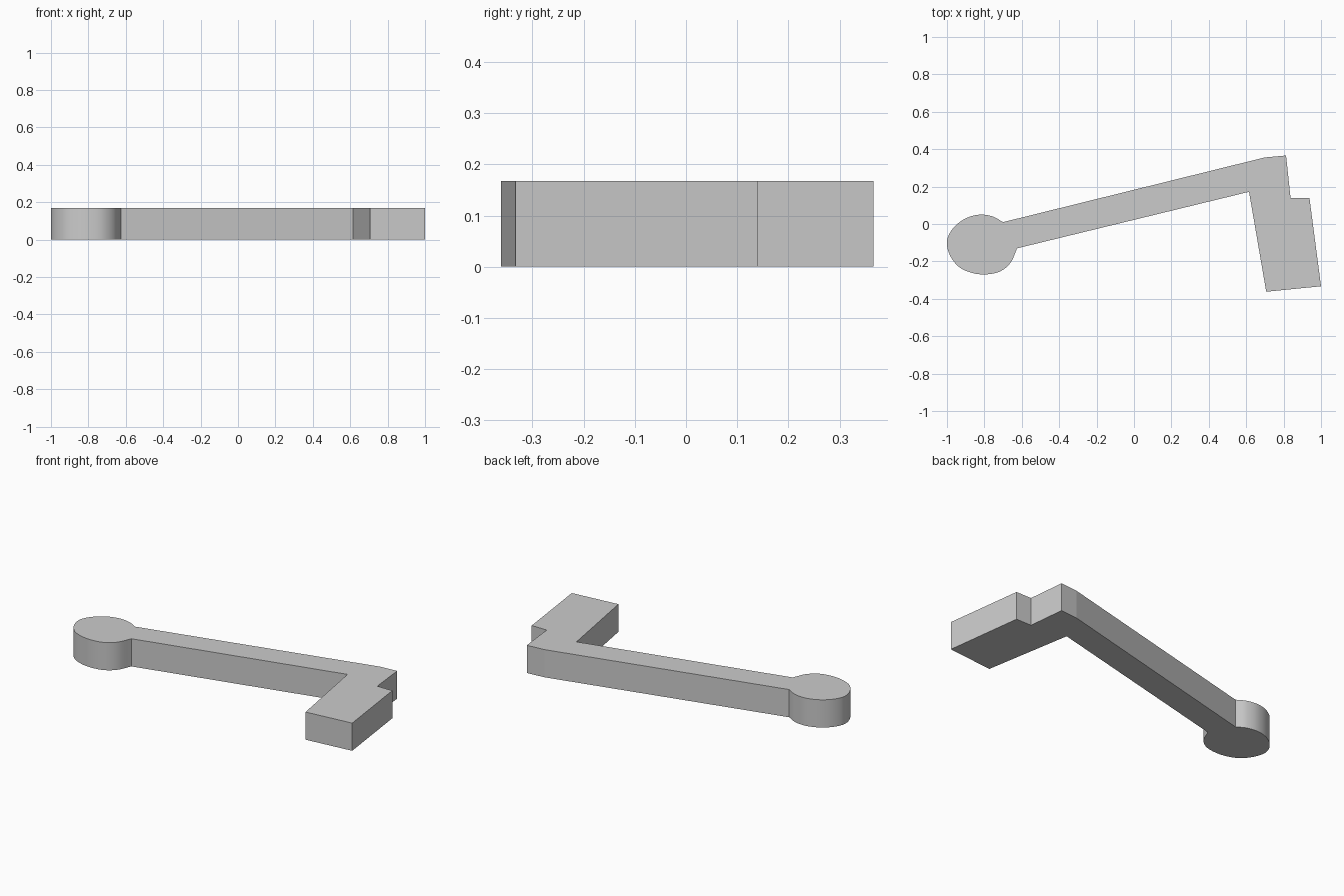
import bpy, bmesh, math
from mathutils import Vector

if "Cube" in bpy.data.objects:
    bpy.data.objects.remove(bpy.data.objects["Cube"])

HEIGHT = 0.168


def smooth_path(points, steps):
    # Catmull-Rom curve through the given points
    p = [Vector(q) for q in points]
    p = [2 * p[0] - p[1] * 1.0] + p + [2 * p[-1] - p[-2]]
    out = []
    for i in range(1, len(p) - 2):
        a, b, c, d = p[i - 1:i + 3]
        for s in range(steps):
            t = s / steps
            out.append(0.5 * (2 * b + (c - a) * t + (2 * a - 5 * b + 4 * c - d) * t * t
                              + (3 * b - a - 3 * c + d) * t ** 3))
    return out + [p[-2]]


# Rounded bow of the key, counter-clockwise from the shaft's upper corner
bow = smooth_path([(-0.70, 0.01), (-0.755, 0.04), (-0.825, 0.05), (-0.90, 0.03),
                   (-0.965, -0.02), (-1.0, -0.09), (-0.985, -0.165), (-0.935, -0.23),
                   (-0.86, -0.263), (-0.785, -0.269), (-0.715, -0.253), (-0.66, -0.207),
                   (-0.625, -0.13)], 8)

# Straight shaft and stepped bit
bit = [(0.615, 0.172), (0.707, -0.362), (1.0, -0.333), (0.938, 0.14),
       (0.837, 0.14), (0.813, 0.366), (0.70, 0.356)]

# Extrude the outline into a solid
bm = bmesh.new()
face = bm.faces.new([bm.verts.new((q[0], q[1], 0)) for q in [*bow, *bit]])
result = bmesh.ops.extrude_face_region(bm, geom=[face])
top = [v for v in result["geom"] if isinstance(v, bmesh.types.BMVert)]
bmesh.ops.translate(bm, verts=top, vec=(0, 0, HEIGHT))
if not any(f.calc_center_median().z < 1e-5 for f in bm.faces):
    bm.faces.new([v for v in face.verts])
bmesh.ops.recalc_face_normals(bm, faces=bm.faces)

mesh = bpy.data.meshes.new("key_body")
bm.to_mesh(mesh)
bm.free()
key = bpy.data.objects.new("key_body", mesh)
bpy.context.collection.objects.link(key)
bpy.context.view_layer.objects.active = key
key.select_set(True)
bpy.ops.object.shade_smooth_by_angle(angle=math.radians(7))
